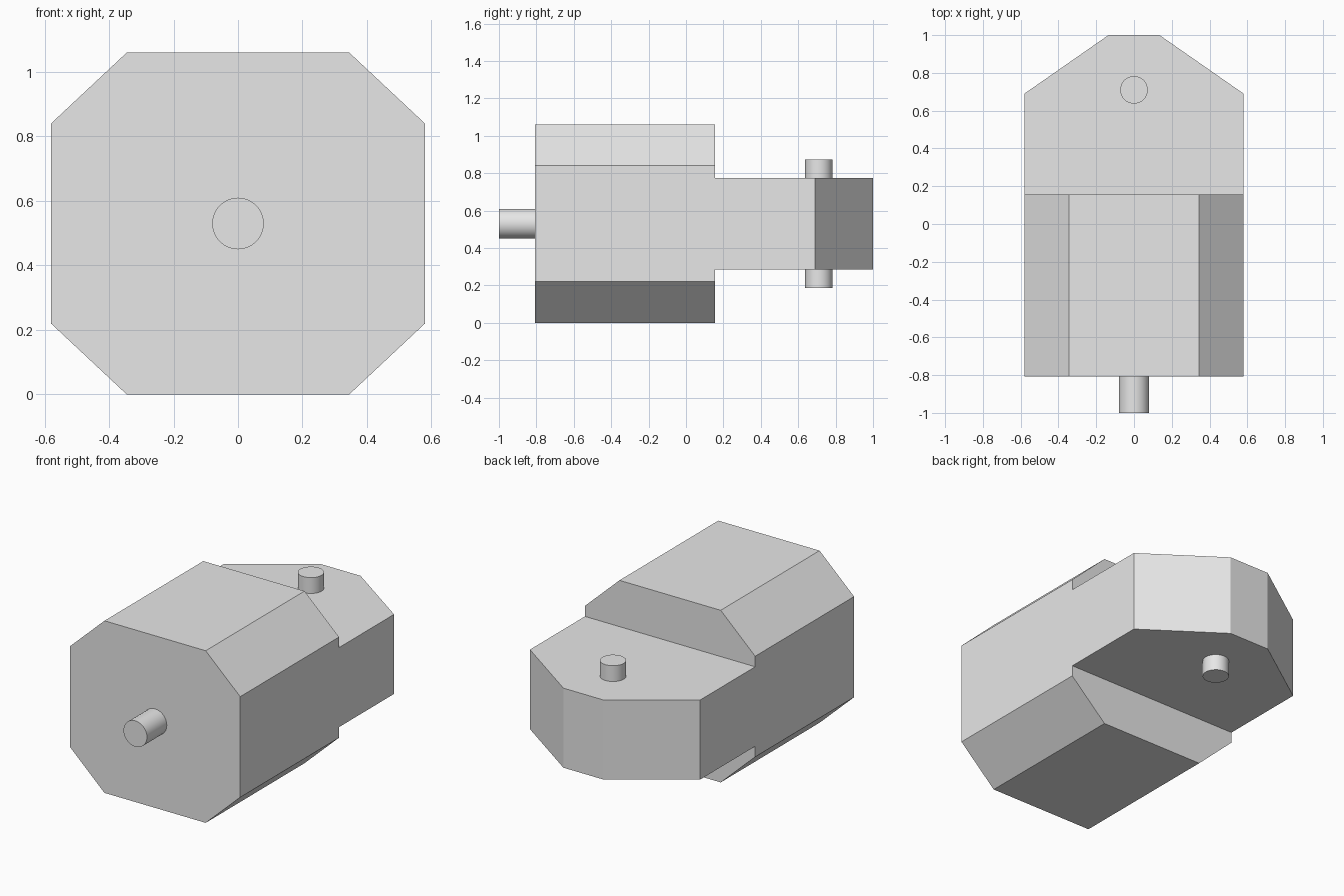
import bpy
import bmesh
import math
from mathutils import Vector

cube = bpy.data.objects.get("Cube")
if cube:
    bpy.data.objects.remove(cube, do_unlink=True)

grey = bpy.data.materials.new("plain grey")
grey.use_nodes = True
colour = (0.8, 0.8, 0.8, 1)
grey.diffuse_color = colour
grey.node_tree.nodes["Principled BSDF"].inputs["Base Color"].default_value = colour


def prism(name, points, depth):
    """Extrude a closed 3D outline along the depth vector."""
    bm = bmesh.new()
    face = bm.faces.new([bm.verts.new(p) for p in points])
    extruded = bmesh.ops.extrude_face_region(bm, geom=[face], use_keep_orig=True)
    moved = [v for v in extruded["geom"] if isinstance(v, bmesh.types.BMVert)]
    bmesh.ops.translate(bm, verts=moved, vec=Vector(depth))
    bmesh.ops.recalc_face_normals(bm, faces=bm.faces)
    mesh = bpy.data.meshes.new(name)
    bm.to_mesh(mesh)
    bm.free()
    mesh.materials.append(grey)
    obj = bpy.data.objects.new(name, mesh)
    bpy.context.collection.objects.link(obj)
    return obj


def cylinder(name, radius, length, location, rotation=(0, 0, 0)):
    bpy.ops.mesh.primitive_cylinder_add(vertices=32, radius=radius, depth=length,
                                        location=location, rotation=rotation)
    obj = bpy.context.object
    obj.name = name
    obj.data.materials.append(grey)
    bpy.ops.object.shade_smooth_by_angle(angle=math.radians(40))


MID = 0.53
FRONT, STEP = -0.807, 0.155

# Housing: stepped side profile, running past the tip and sides
half = [(FRONT, 0.7), (STEP, 0.7), (STEP, 0.245), (1.2, 0.245)]
side = [(y, MID + z) for y, z in half] + [(y, MID - z) for y, z in reversed(half)]
housing = prism("housing", [(-1, y, z) for y, z in side], (2, 0, 0))

# Trimmed to an octagonal section with bevelled corners
quarter = [(0.345, 0.53), (0.58, 0.31)]
right = quarter + [(x, -z) for x, z in reversed(quarter)]
octagon = right + [(-x, z) for x, z in reversed(right)]
section = prism("section_cutter", [(x, -1.5, MID + z) for x, z in octagon], (0, 3, 0))

# Trimmed in plan to the tapered tongue
taper = [(0.8, -1.4), (0.8, 0.537), (0.135, 1)]
plan = taper + [(-x, y) for x, y in reversed(taper)]
tongue = prism("tongue_cutter", [(x, y, -0.5) for x, y in plan], (0, 0, 2))

for cutter in (section, tongue):
    cutter.hide_render = True
    mod = housing.modifiers.new("trim", 'BOOLEAN')
    mod.operation = 'INTERSECT'
    mod.solver = 'EXACT'
    mod.object = cutter

# Bake the trims and discard the cutters
bpy.context.view_layer.update()
depsgraph = bpy.context.evaluated_depsgraph_get()
baked = bpy.data.meshes.new_from_object(housing.evaluated_get(depsgraph))
housing.modifiers.clear()
housing.data = baked
for cutter in (section, tongue):
    bpy.data.objects.remove(cutter, do_unlink=True)

# Front shaft and vertical pivot pin
cylinder("front_shaft", 0.08, 0.25, (0, -0.875, MID), (math.pi / 2, 0, 0))
cylinder("pivot_pin", 0.073, 0.685, (0, 0.71, MID))
